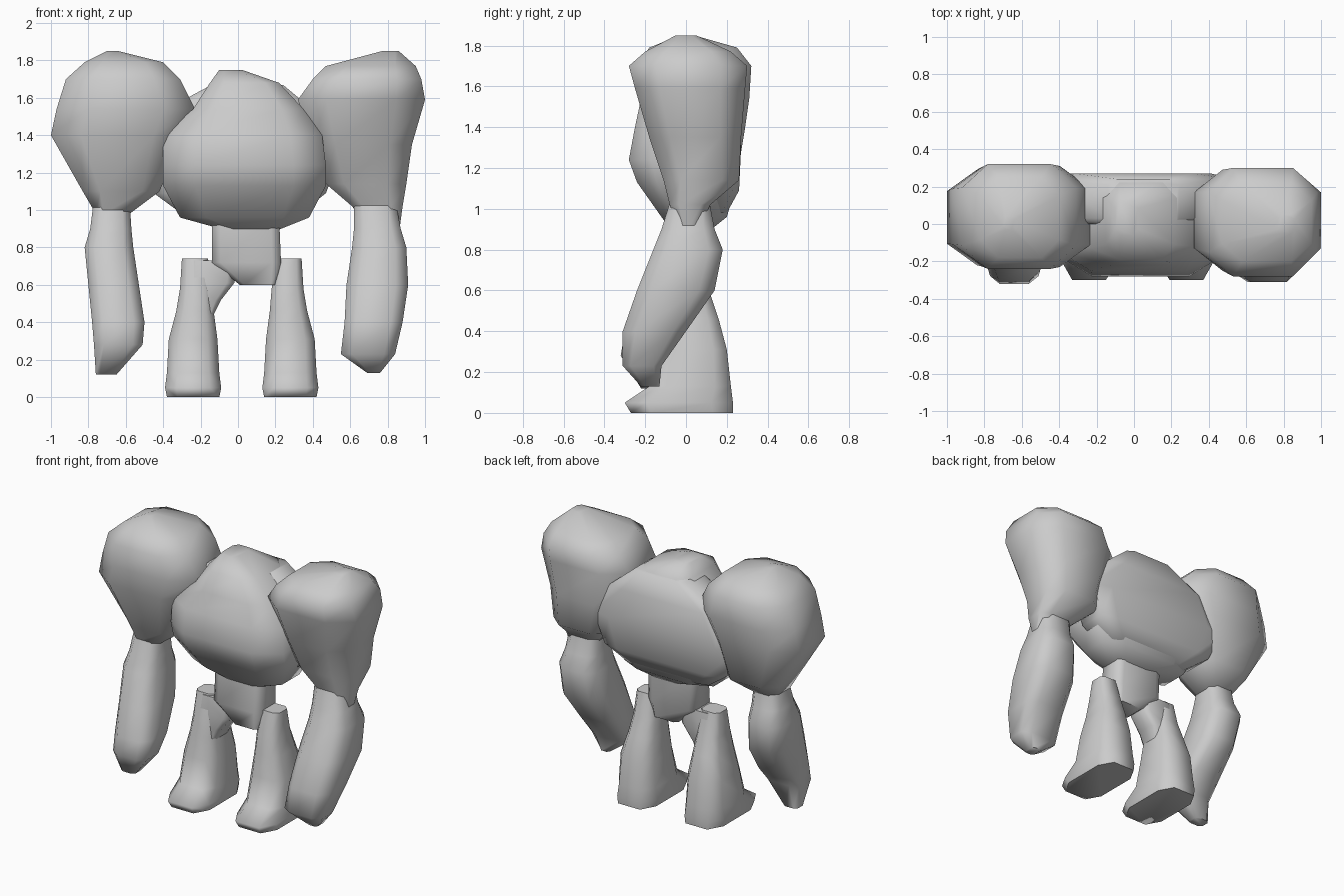
import bpy
import bmesh

# Remove the default object
default = bpy.data.objects.get("Cube")
if default:
    bpy.data.objects.remove(default, do_unlink=True)

# Single stone grey material
GREY = (0.6, 0.6, 0.6, 1.0)
stone = bpy.data.materials.new("stone_grey")
stone.use_nodes = True
stone.diffuse_color = GREY
stone.node_tree.nodes["Principled BSDF"].inputs["Base Color"].default_value = GREY


def ring(section, chamfer):
    """Chamfered rectangle with eight corners, at one height."""
    z, left, right, front, back = section
    cx, cy = (left + right) / 2, (front + back) / 2
    hx, hy = (right - left) / 2, (back - front) / 2
    k = 1 - chamfer
    corners = [(1, -k), (1, k), (k, 1), (-k, 1),
               (-1, k), (-1, -k), (-k, -1), (k, -1)]
    return [(cx + hx * u, cy + hy * v, z) for u, v in corners]


def loft(name, sections, chamfer=0.5, mirror_about=None):
    """Skin a stack of rings, bottom to top, into a closed smooth block."""
    bm = bmesh.new()
    rings = []
    for section in sections:
        points = ring(section, chamfer)
        if mirror_about is not None:
            points = [(2 * mirror_about - x, y, z) for x, y, z in points]
        rings.append([bm.verts.new(p) for p in points])
    for low, high in zip(rings, rings[1:]):
        for i in range(len(low)):
            j = (i + 1) % len(low)
            bm.faces.new((low[i], low[j], high[j], high[i]))
    bm.faces.new(rings[0])
    bm.faces.new(rings[-1])
    bmesh.ops.recalc_face_normals(bm, faces=bm.faces)
    mesh = bpy.data.meshes.new(name)
    bm.to_mesh(mesh)
    bm.free()
    mesh.materials.append(stone)
    obj = bpy.data.objects.new(name, mesh)
    bpy.context.collection.objects.link(obj)
    bpy.ops.object.select_all(action="DESELECT")
    obj.select_set(True)
    bpy.context.view_layer.objects.active = obj
    bpy.ops.object.shade_smooth_by_angle(angle=1.1)
    return obj


# Each section is: height, left x, right x, front y, back y

# Rounded belly, chest and low head in one mass
loft("torso", [
    (.88, -.02, .18, -.06, .1),
    (.96, -.31, .38, -.12, .2),
    (1.13, -.4, .47, -.24, .25),
    (1.24, -.4, .47, -.28, .26),
    (1.4, -.4, .45, -.25, .26),
    (1.54, -.24, .35, -.22, .25),
    (1.68, -.15, .22, -.19, .22),
    (1.75, -.1, .02, -.06, .12),
], 0.4)

# Broad back joining the shoulders
loft("upper_back", [
    (.98, -.3, .33, .02, .2),
    (1.09, -.45, .47, 0, .26),
    (1.3, -.55, .55, 0, .27),
    (1.52, -.42, .42, 0, .27),
    (1.67, -.14, .24, 0, .24),
], 0.25)

# Heavy shoulders, tapering down to the elbows
loft("right_shoulder", [
    (.98, -.76, -.58, -.08, .1),
    (1.1, -.83, -.42, -.13, .24),
    (1.4, -1, -.29, -.22, .29),
    (1.54, -.97, -.23, -.23, .31),
    (1.7, -.92, -.31, -.24, .32),
    (1.79, -.82, -.4, -.18, .25),
    (1.85, -.7, -.64, -.03, .04),
], 0.45)
loft("left_shoulder", [
    (.87, .72, .86, -.02, .04),
    (1.02, .61, .88, -.08, .12),
    (1.14, .47, .9, -.11, .26),
    (1.35, .4, .93, -.18, .27),
    (1.59, .32, 1, -.25, .29),
    (1.7, .4, .98, -.28, .3),
    (1.77, .47, .95, -.2, .22),
    (1.85, .77, .86, -.05, .05),
], 0.45)

# Forearms swing forward toward blunt fists
loft("right_forearm", [
    (.12, -.76, -.65, -.22, -.13),
    (.28, -.77, -.51, -.32, -.11),
    (.4, -.78, -.5, -.3, -.01),
    (.6, -.8, -.53, -.24, .14),
    (.8, -.82, -.56, -.16, .18),
    (.9, -.79, -.57, -.12, .14),
    (1.06, -.77, -.58, -.07, .11),
], 0.4)
loft("left_forearm", [
    (.13, .69, .76, -.22, -.13),
    (.23, .55, .84, -.31, -.12),
    (.4, .57, .88, -.31, 0),
    (.6, .58, .91, -.24, .14),
    (.8, .61, .9, -.16, .18),
    (.9, .62, .87, -.12, .14),
    (1.06, .62, .84, -.07, .11),
], 0.4)

# Narrow hips under the belly
loft("hips", [
    (.6, .01, .2, -.08, .09),
    (.72, -.14, .23, -.09, .11),
    (.96, -.14, .22, -.07, .12),
], 0.25)

# Legs with forward-pointing feet, mirrored across the hip centre
LEG = [
    (0, .14, .42, -.27, .23),
    (.05, .13, .43, -.3, .23),
    (.13, .14, .42, -.18, .22),
    (.31, .15, .41, -.13, .2),
    (.46, .17, .37, -.11, .16),
    (.58, .18, .35, -.09, .12),
    (.74, .2, .34, -.05, .08),
]
loft("left_leg", LEG, 0.4)
loft("right_leg", LEG, 0.4, mirror_about=0.02)

# Slanted thigh joining the hips to each leg
THIGH = [
    (.42, .18, .3, -.08, .08),
    (.52, .13, .32, -.08, .1),
    (.61, .06, .32, -.08, .1),
    (.73, .05, .3, -.06, .09),
]
loft("right_thigh", THIGH, 0.3, mirror_about=0.02)
